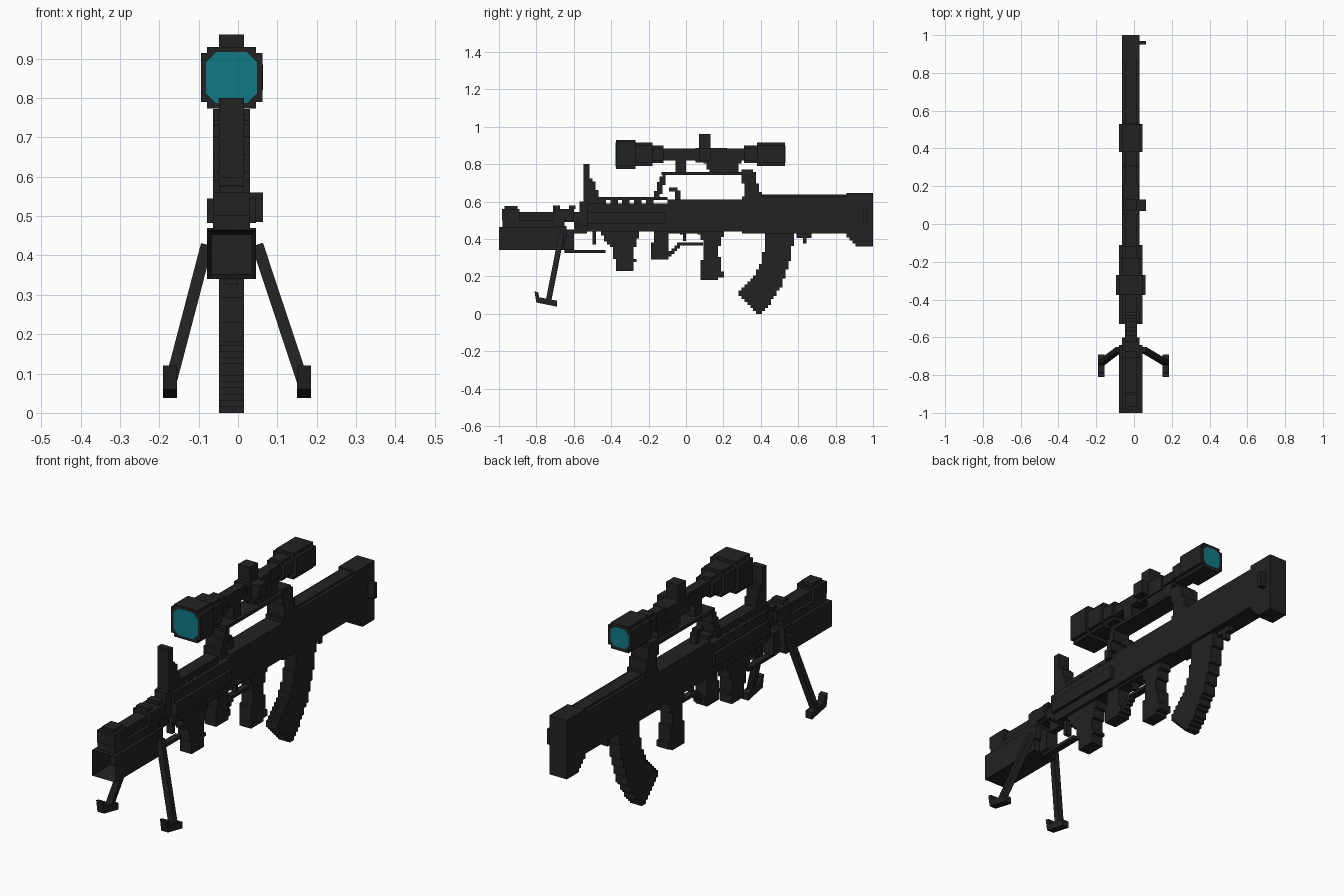
import bpy, bmesh, math
from mathutils import Vector

if "Cube" in bpy.data.objects:
    bpy.data.objects.remove(bpy.data.objects["Cube"])

U = 1 / 64          # voxel size of the model
CX = -0.0165        # centre plane of the gun


def material(name, rgb):
    m = bpy.data.materials.new(name)
    m.diffuse_color = (*rgb, 1)
    m.use_nodes = True
    m.node_tree.nodes["Principled BSDF"].inputs["Base Color"].default_value = m.diffuse_color
    return m


BLACK = material("gunmetal black", (0.016, 0.016, 0.016))
TEAL = material("lens teal", (0.005, 0.19, 0.235))


def finish(name, bm, mat=BLACK):
    bmesh.ops.recalc_face_normals(bm, faces=bm.faces)
    me = bpy.data.meshes.new(name)
    bm.to_mesh(me)
    bm.free()
    me.materials.append(mat)
    ob = bpy.data.objects.new(name, me)
    bpy.context.collection.objects.link(ob)
    return ob


def add_box(bm, x0, x1, y0, y1, z0, z1):
    r = bmesh.ops.create_cube(bm, size=1)
    for v in r["verts"]:
        v.co = ((x0 + x1) / 2 + v.co.x * (x1 - x0), (y0 + y1) / 2 + v.co.y * (y1 - y0),
                (z0 + z1) / 2 + v.co.z * (z1 - z0))


def box(name, w, y0, y1, z0, z1):
    """Box centred on the gun plane, w voxels wide."""
    bm = bmesh.new()
    add_box(bm, CX - w * U / 2, CX + w * U / 2, y0, y1, z0, z1)
    return finish(name, bm)


def prism(name, pts, x0, x1):
    """Side profile (y, z) extruded across x."""
    bm = bmesh.new()
    f = bm.faces.new([bm.verts.new((x0, y, z)) for y, z in pts])
    r = bmesh.ops.extrude_face_region(bm, geom=[f])
    bmesh.ops.translate(bm, vec=(x1 - x0, 0, 0),
                        verts=[v for v in r["geom"] if isinstance(v, bmesh.types.BMVert)])
    return finish(name, bm)


def stepped(name, pts, w):
    """Slanted outline turned into a voxel staircase, one span per row."""
    z0, z1 = min(p[1] for p in pts), max(p[1] for p in pts)
    n = max(1, round((z1 - z0) / U))
    h = (z1 - z0) / n
    left, right = [], []
    for i in range(n):
        z = z0 + (i + 0.5) * h
        hits = [a[0] + (z - a[1]) / (b[1] - a[1]) * (b[0] - a[0])
                for a, b in zip(pts, pts[1:] + pts[:1]) if (a[1] > z) != (b[1] > z)]
        lo = round(min(hits) / U) * U
        hi = max(lo + U, round(max(hits) / U) * U)
        for side, y in ((left, lo), (right, hi)):
            if side and abs(side[-1][0] - y) < 1e-6:
                side.pop()
            else:
                side.append((y, z0 + i * h))
            side.append((y, z0 + (i + 1) * h))
    return prism(name, right + left[::-1], CX - w * U / 2, CX + w * U / 2)


# Launcher tube at the front with an open mouth
tube = box("front_tube", 8, -1, -0.65, 0.34, 0.465)
bm = bmesh.new()
bm.from_mesh(tube.data)
mouth = [f for f in bm.faces if f.normal.y < -0.9]
bmesh.ops.inset_region(bm, faces=mouth, thickness=U)
bmesh.ops.translate(bm, verts=mouth[0].verts[:], vec=(0, 0.12, 0))
bm.to_mesh(tube.data)
bm.free()

# Barrel, sleeve and clamps above the tube
box("barrel_base", 6, -0.98, -0.65, 0.465, 0.5)
box("barrel", 4, -0.96, -0.53, 0.49, 0.545)
box("muzzle_block", 6, -0.985, -0.89, 0.5, 0.56)
box("muzzle_cap", 4, -0.97, -0.9, 0.56, 0.575)
box("barrel_clamp", 6, -0.71, -0.6, 0.5, 0.56)
for i, y in enumerate((-0.71, -0.625)):
    box(f"clamp_lug_{i}", 4, y, y + 0.035, 0.56, 0.578)
box("tube_neck", 4, -0.65, -0.6, 0.34, 0.45)
box("neck_plate", 2, -0.6, -0.53, 0.43, 0.49)
box("lower_rod", 2, -0.65, -0.43, 0.325, 0.34)
box("rod_hanger", 2, -0.5, -0.48, 0.37, 0.45)

# Receiver, handguard and stock
box("receiver_front", 6, -0.53, -0.1, 0.44, 0.59)
box("receiver_nose", 4, -0.57, -0.53, 0.47, 0.6)
box("handguard_rib", 8, -0.53, -0.11, 0.483, 0.545)
box("receiver_lower", 4, -0.1, 0.1, 0.43, 0.48)
box("receiver", 6, -0.1, 0.3, 0.44, 0.61)
box("stock", 6, 0.3, 0.86, 0.43, 0.628)
box("stock_top_rib", 4, 0.38, 0.86, 0.628, 0.638)
stepped("butt", [(0.86, 0.645), (1, 0.645), (1, 0.36), (0.91, 0.36), (0.855, 0.42)], 6)
bm = bmesh.new()
add_box(bm, CX + 3 * U, 0.063, 0.95, 0.97, 0.485, 0.56)
finish("sling_peg", bm)
box("stock_catch", 2, 0.59, 0.67, 0.405, 0.43)
box("stock_catch_pin", 2, 0.625, 0.645, 0.375, 0.405)

# Slotted top rail
for i in range(6):
    y = -0.53 + i * 0.063
    box(f"rail_tooth_{i}", 4, y, y + (0.09 if i == 0 else 0.04), 0.59, 0.61)
box("rail_strip", 4, -0.53, -0.1, 0.608, 0.625)

# Front sight and charging handle
stepped("front_sight", [(-0.55, 0.8), (-0.51, 0.8), (-0.51, 0.72), (-0.49, 0.71),
                        (-0.46, 0.6), (-0.55, 0.6)], 4)
box("charging_stem", 2, -0.06, -0.03, 0.6, 0.66)
box("charging_knob", 2, -0.09, -0.045, 0.655, 0.675)

# Carry handle
stepped("handle_front_strut", [(-0.18, 0.61), (-0.14, 0.61), (-0.1, 0.75), (-0.13, 0.75)], 6)
box("handle_bar", 6, -0.13, 0.33, 0.742, 0.758)
stepped("handle_rear_strut", [(0.29, 0.772), (0.36, 0.772), (0.41, 0.62), (0.32, 0.62),
                              (0.3, 0.72)], 6)

# Grips, trigger and magazine
stepped("front_grip", [(-0.46, 0.45), (-0.42, 0.37), (-0.39, 0.34), (-0.37, 0.23), (-0.28, 0.23),
                       (-0.27, 0.29), (-0.29, 0.31), (-0.26, 0.4), (-0.24, 0.45)], 4)
stepped("middle_grip", [(-0.2, 0.47), (-0.165, 0.42), (-0.185, 0.36), (-0.18, 0.29), (-0.11, 0.29),
                        (-0.07, 0.325), (-0.1, 0.35), (-0.1, 0.47)], 4)
stepped("guard_ramp", [(-0.11, 0.32), (-0.07, 0.32), (0, 0.38), (-0.03, 0.38)], 2)
box("trigger_guard", 2, -0.03, 0.09, 0.365, 0.38)
stepped("trigger", [(-0.01, 0.39), (0.005, 0.39), (0, 0.44), (-0.03, 0.44)], 2)
stepped("rear_grip", [(0.06, 0.44), (0.1, 0.36), (0.08, 0.25), (0.085, 0.18), (0.16, 0.18),
                      (0.21, 0.21), (0.185, 0.25), (0.175, 0.35), (0.21, 0.44)], 4)
stepped("magazine", [(0.43, 0.44), (0.585, 0.44), (0.56, 0.3), (0.51, 0.15), (0.44, 0.04),
                     (0.39, 0), (0.28, 0.11), (0.37, 0.2), (0.41, 0.3)], 4)

# Telescopic sight: cross-shaped segments (y0, y1, width, height)
ZC = 0.852
for i, (y0, y1, w, h) in enumerate([(-0.375, -0.27, 10, 10), (-0.27, -0.18, 8, 8), (-0.18, -0.12, 6, 6),
                                    (-0.12, 0.31, 4, 4), (0.31, 0.38, 6, 6), (0.38, 0.53, 8, 8)]):
    a, b = w * U / 2, h * U / 2
    c = U if w > 4 else U / 2
    pts = [(a, b - c), (a - c, b - c), (a - c, b)]
    ring = []
    for sx, sz in ((1, 1), (-1, 1), (-1, -1), (1, -1)):
        q = [(sx * x, sz * z) for x, z in pts]
        ring += q if sx * sz > 0 else q[::-1]
    bm = bmesh.new()
    f = bm.faces.new([bm.verts.new((CX + x, y0, ZC + z)) for x, z in ring])
    r = bmesh.ops.extrude_face_region(bm, geom=[f])
    bmesh.ops.translate(bm, vec=(0, y1 - y0, 0),
                        verts=[v for v in r["geom"] if isinstance(v, bmesh.types.BMVert)])
    finish(f"scope_segment_{i}", bm)
for name, y, s in (("front_lens", -0.376, 0.065), ("rear_lens", 0.531, 0.047)):
    bm = bmesh.new()
    c = s * 0.4
    ring = [(s, s - c), (s - c, s), (c - s, s), (-s, s - c),
            (-s, c - s), (c - s, -s), (s - c, -s), (s, c - s)]
    bm.faces.new([bm.verts.new((CX + x, y, ZC + z)) for x, z in ring])
    r = bmesh.ops.extrude_face_region(bm, geom=bm.faces[:])
    bmesh.ops.translate(bm, vec=(0, 0.002 if y < 0 else -0.002, 0),
                        verts=[v for v in r["geom"] if isinstance(v, bmesh.types.BMVert)])
    finish(name, bm, TEAL)
box("scope_body", 5, 0.05, 0.22, 0.81, 0.885)
box("scope_turret", 4, 0.07, 0.13, 0.88, 0.962)
bm = bmesh.new()
add_box(bm, CX + 2 * U, 0.063, 0.07, 0.13, 0.82, 0.885)
finish("scope_side_knob", bm)
box("scope_front_mount", 4, -0.055, 0, 0.755, 0.83)
stepped("scope_rear_mount", [(0.09, 0.82), (0.3, 0.82), (0.27, 0.755), (0.13, 0.755)], 4)

# Bipod legs and feet
for side, top, foot in (("left", -0.08, -0.173), ("right", 0.05, 0.168)):
    p, q = Vector((top, -0.665, 0.425)), Vector((foot, -0.735, 0.07))
    bm = bmesh.new()
    add_box(bm, -0.015, 0.015, -0.014, 0.014, -(p - q).length / 2, (p - q).length / 2)
    ob = finish(f"bipod_leg_{side}", bm)
    ob.location = (p + q) / 2
    d = p - q
    ob.rotation_euler = (math.atan2(-d.y, math.hypot(d.x, d.z)), math.atan2(d.x, d.z), 0)
    prism(f"bipod_foot_{side}", [(-0.81, 0.12), (-0.79, 0.115), (-0.785, 0.088), (-0.69, 0.07),
                                 (-0.69, 0.038), (-0.8, 0.06)], foot - 0.018, foot + 0.018)
box("bipod_hinge", 8, -0.69, -0.64, 0.4, 0.47)
